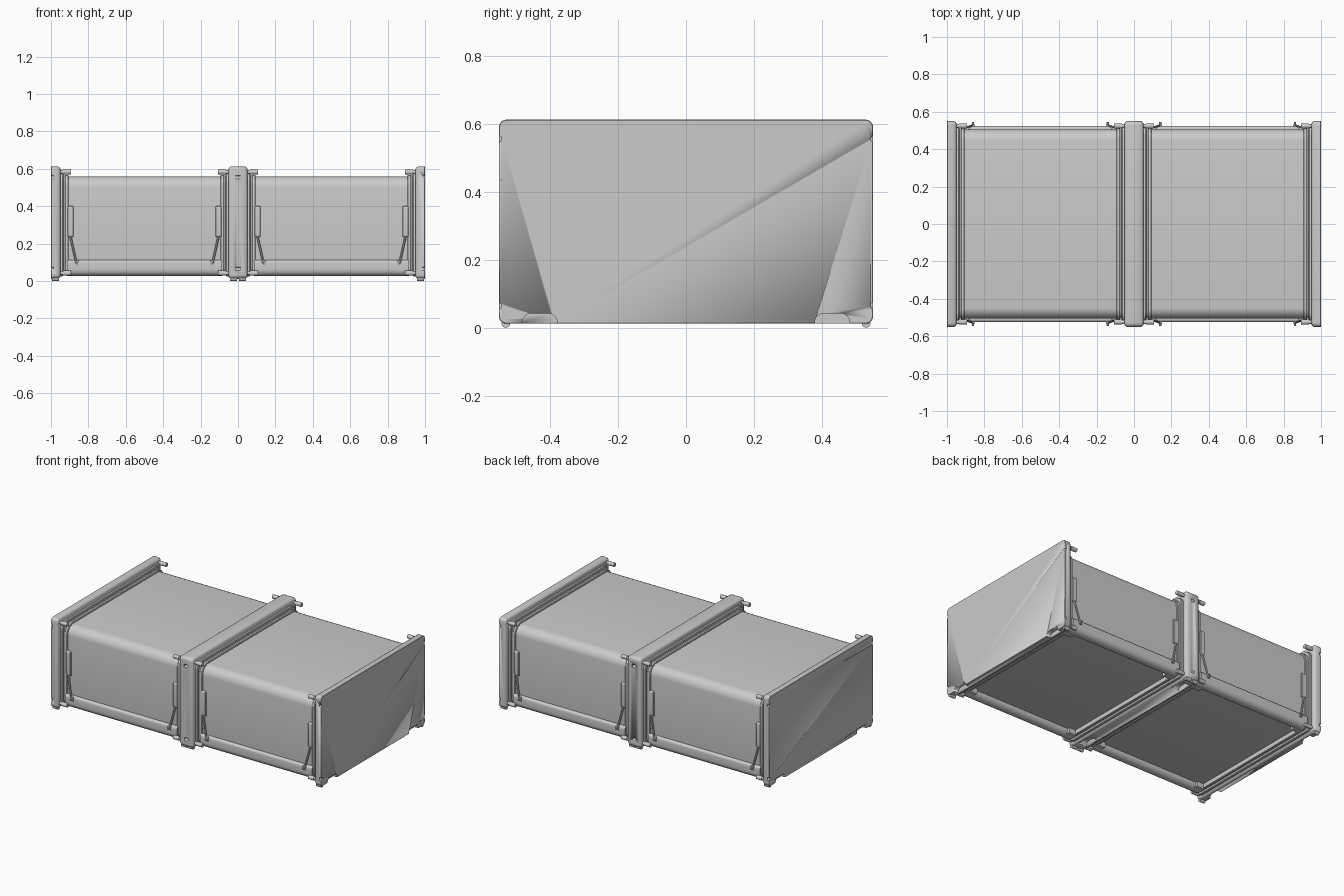
import bpy, bmesh, math
from mathutils import Vector, Matrix

if "Cube" in bpy.data.objects:
    bpy.data.objects.remove(bpy.data.objects["Cube"])


def finish(name, bm, angle=35):
    bmesh.ops.recalc_face_normals(bm, faces=bm.faces)
    me = bpy.data.meshes.new(name)
    bm.to_mesh(me)
    bm.free()
    ob = bpy.data.objects.new(name, me)
    bpy.context.collection.objects.link(ob)
    bpy.ops.object.select_all(action='DESELECT')
    ob.select_set(True)
    bpy.context.view_layer.objects.active = ob
    bpy.ops.object.shade_smooth_by_angle(angle=math.radians(angle))
    return ob


def profile(cy, hy, z0, z1, rt, rb, inset=0.0, seg=6):
    """Rounded rectangle in the YZ plane, as (y, z) points."""
    hy, z0, z1 = hy - inset, z0 + inset, z1 - inset
    rt, rb = max(rt - inset, .002), max(rb - inset, .002)
    pts = []
    for sy, top, a0 in ((1, 1, 0), (-1, 1, 90), (-1, 0, 180), (1, 0, 270)):
        r = rt if top else rb
        c = (cy + sy * (hy - r), z1 - r if top else z0 + r)
        for i in range(seg + 1):
            a = math.radians(a0 + 90 * i / seg)
            pts.append((c[0] + r * math.cos(a), c[1] + r * math.sin(a)))
    return pts


def loft(bm, sections, cy, hy, z0, z1, rt, rb):
    """Skin the rounded rectangle through (x, inset) sections."""
    rings = [[bm.verts.new((x, y, z)) for y, z in profile(cy, hy, z0, z1, rt, rb, i)]
             for x, i in sections]
    for a, b in zip(rings, rings[1:]):
        for k in range(len(a)):
            j = (k + 1) % len(a)
            bm.faces.new((a[k], a[j], b[j], b[k]))
    bm.faces.new(rings[0])
    bm.faces.new(rings[-1])


def rod(bm, p, q, r, seg=16):
    p, q = Vector(p), Vector(q)
    m = Matrix.Translation((p + q) / 2) @ (q - p).to_track_quat('Z', 'Y').to_matrix().to_4x4()
    bmesh.ops.create_cone(bm, cap_ends=True, segments=seg, radius1=r, radius2=r,
                          depth=(q - p).length, matrix=m)


# Upright panels: two outer ends and a double-thickness centre one
PANEL = (0, .55, .012, .612, .022, .022)
panels = {
    "left_end_panel": (-1, [(-1, .002), (-.998, 0), (-.962, 0), (-.953, .006), (-.95, .012)]),
    "centre_panel": (0, [(-.05, .012), (-.047, .006), (-.038, 0), (.038, 0), (.047, .006), (.05, .012)]),
    "right_end_panel": (1, [(.95, .012), (.953, .006), (.962, 0), (.998, 0), (1, .002)]),
}
for name, (fx, secs) in panels.items():
    bm = bmesh.new()
    loft(bm, secs, *PANEL)
    panel = finish(name, bm)
    # Hand-hold recesses and edge clasp slots
    bm = bmesh.new()
    for s in (-1, 1):
        loft(bm, [(fx - .03, 0), (fx + .03, 0)], s * .43, .051, -.03, .042, .025, .005)
        for z in (.065, .555):
            rod(bm, (fx - .013, s * .552, z), (fx + .013, s * .552, z), .010)
    cutter = finish(name + "_cutter", bm)
    cutter.hide_render = True
    mod = panel.modifiers.new("recesses", 'BOOLEAN')
    mod.operation, mod.solver, mod.object = 'DIFFERENCE', 'EXACT', cutter
    bpy.context.view_layer.objects.active = panel
    bpy.ops.object.modifier_apply(modifier=mod.name)
    bpy.data.objects.remove(cutter)

# Parts repeated at each of the four module ends
for n, (face, d) in enumerate(((-1, 1), (0, -1), (0, 1), (1, -1))):
    X = lambda t: face + d * t
    # Stepped hoops between panel and cover
    bm = bmesh.new()
    loft(bm, [(X(.045), 0), (X(.062), 0), (X(.066), .004)], 0, .522, .025, .58, .05, .03)
    loft(bm, [(X(.06), .016), (X(.074), .016)], 0, .522, .025, .58, .06, .04)
    loft(bm, [(X(.074), .003), (X(.078), 0), (X(.09), 0), (X(.094), .003)],
         0, .512, .03, .568, .06, .04)
    finish(f"hoop_{n}", bm)

    feet, pegs, plates, straps, pads = (bmesh.new() for _ in range(5))
    for s in (-1, 1):
        rod(feet, (X(.006), s * .53, .0125), (X(.044), s * .53, .0125), .0125)
        for z in (.042, .583):
            rod(pegs, (X(.045), s * .524, z), (X(.07), s * .524, z), .010)
            rod(pegs, (X(.065), s * .524, z), (X(.107), s * .524, z), .0135)
        # Side plate, strap and hook
        loft(plates, [(X(.088), .003), (X(.091), 0), (X(.117), 0), (X(.12), .003)],
             s * .505, .012, .235, .4, .01, .01)
        rod(straps, (X(.104), s * .513, .24), (X(.136), s * .528, .095), .006, 8)
        rod(straps, (X(.14), s * .51, .095), (X(.14), s * .545, .095), .006, 10)
        loft(straps, [(X(.131), 0), (X(.149), 0)], s * .526, .006, .082, .11, .003, .003)
        loft(pads, [(X(.085), 0), (X(.14), 0)], s * .455, .022, .03, .07, .006, .006)
    finish(f"feet_{n}", feet)
    finish(f"corner_pegs_{n}", pegs)
    finish(f"side_plates_{n}", plates)
    finish(f"straps_{n}", straps)
    finish(f"corner_pads_{n}", pads)

# Covers with rounded top edges, and lower side rails
for side, x0 in (("left", -1), ("right", 0)):
    bm = bmesh.new()
    loft(bm, [(x0 + .07, 0), (x0 + .93, 0)], 0, .506, .06, .56, .06, .01)
    finish(f"{side}_cover", bm)
    bm = bmesh.new()
    for s in (-1, 1):
        loft(bm, [(x0 + .085, 0), (x0 + .915, 0)], s * .487, .038, .026, .112, .016, .036)
    finish(f"{side}_side_rails", bm)
